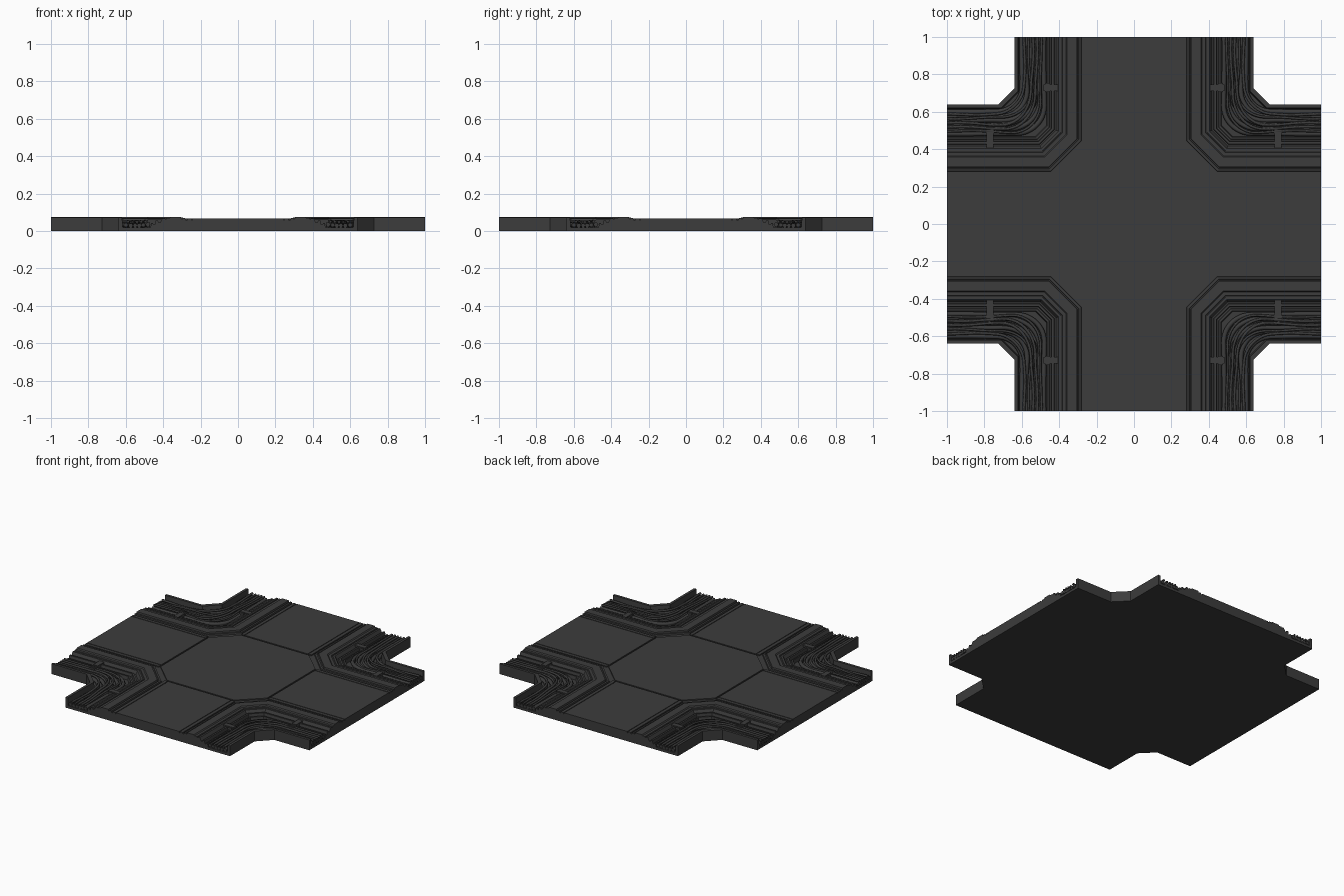
import bpy, bmesh, math, random

if "Cube" in bpy.data.objects:
    bpy.data.objects.remove(bpy.data.objects["Cube"])
random.seed(4)

dark = bpy.data.materials.new("dark_grey")
dark.diffuse_color = (0.045, 0.045, 0.045, 1)
dark.use_nodes = True
dark.node_tree.nodes["Principled BSDF"].inputs["Base Color"].default_value = dark.diffuse_color
QUADS = [(1, 1), (-1, 1), (-1, -1), (1, -1)]


def finish(name, bm, mirror=False):
    bmesh.ops.recalc_face_normals(bm, faces=bm.faces[:])
    me = bpy.data.meshes.new(name)
    bm.to_mesh(me)
    bm.free()
    ob = bpy.data.objects.new(name, me)
    bpy.context.collection.objects.link(ob)
    me.materials.append(dark)
    if mirror:
        m = ob.modifiers.new("mirror", "MIRROR")
        m.use_axis = (True, True, False)
    return ob


def prism(name, pts, z0, z1, mirror=False):
    bm = bmesh.new()
    f = bm.faces.new([bm.verts.new((x, y, z0)) for x, y in pts])
    r = bmesh.ops.extrude_face_region(bm, geom=[f])
    for v in r["geom"]:
        if isinstance(v, bmesh.types.BMVert):
            v.co.z = z1
    return finish(name, bm, mirror)


def rect(x0, x1, y0, y1):
    return [(x0, y0), (x1, y0), (x1, y1), (x0, y1)]


def chamfer(d):
    # corner cut that keeps the bands parallel, wider at the outer wall
    return 0.09 if d > 0.6 else max(0.06, 0.165 - 0.586 * (d - 0.28))


def corner_path(d):
    c = chamfer(d)
    return [(d, 1), (d, d + c), (d + c, d), (1, d)]


def sweep(name, profile):
    # closed (offset, height) profile swept round one corner, then mirrored
    bm = bmesh.new()
    rings = []
    for i in range(4):
        rings.append([bm.verts.new((*corner_path(d)[i], z)) for d, z in profile])
    n = len(profile)
    for a, b in zip(rings, rings[1:]):
        for j in range(n):
            k = (j + 1) % n
            bm.faces.new((a[j], a[k], b[k], b[j]))
    bm.faces.new(rings[0])
    bm.faces.new(rings[-1])
    return finish(name, bm, True)


# Cross-shaped base under the floor panels
outline = []
for n, (sx, sy) in enumerate(QUADS):
    p = [(x * sx, y * sy) for x, y in corner_path(0.272)]
    outline += p[::-1] if n % 2 == 0 else p
prism("floor_base", outline, 0, 0.06)

# Central octagonal panel
octo = [(0.413, -0.268), (0.413, 0.268), (0.26, 0.413), (-0.26, 0.413),
        (-0.413, 0.268), (-0.413, -0.268), (-0.26, -0.413), (0.26, -0.413)]
prism("centre_panel", octo, 0.055, 0.068)

# Four arm panels, each with a narrow side strip beyond a fine groove
for i in range(4):
    a = i * math.pi / 2
    for name, pts in (("arm_panel", rect(-0.244, 0.244, 0.424, 1)),
                      ("arm_strip_left", rect(-0.271, -0.249, 0.424, 1)),
                      ("arm_strip_right", rect(0.249, 0.271, 0.424, 1))):
        ob = prism(name, pts, 0.055, 0.068)
        ob.rotation_euler.z = a

# Curb, stepped ledges, trench and outer wall in one profile
sweep("curb_and_trench", [
    (0.272, 0), (0.272, 0.06), (0.281, 0.06), (0.283, 0.07), (0.295, 0.071),
    (0.297, 0.065), (0.303, 0.065), (0.306, 0.076), (0.358, 0.076), (0.364, 0.069),
    (0.382, 0.069), (0.384, 0.063), (0.389, 0.063), (0.391, 0.068), (0.404, 0.068),
    (0.416, 0.045), (0.424, 0.045), (0.428, 0.056), (0.440, 0.056), (0.444, 0.035),
    (0.452, 0.035), (0.455, 0.043), (0.464, 0.043), (0.468, 0.018),
    (0.616, 0.018), (0.620, 0.072), (0.638, 0.072), (0.638, 0)])

# Clamps bridging the ledges on both legs of every corner
prism("clamp_long_leg", rect(0.40, 0.485, 0.712, 0.746), 0.02, 0.062, True)
prism("clamp_side_leg", rect(0.752, 0.788, 0.40, 0.48), 0.02, 0.062, True)
prism("clamp_pad", rect(0.705, 0.753, 0.47, 0.485) and rect(0.45, 0.475, 0.705, 0.753),
      0.02, 0.058, True)
for i in range(3):
    y = 0.482 + i * 0.014
    prism("coupling_rib", rect(0.748, 0.792, y, y + 0.009), 0.02, 0.058, True)


def cable(name, d, z, r, R, amp):
    ph = random.uniform(0, 6.28)
    w = lambda t: amp * math.sin(9 * t + ph) * math.sin(math.pi * t)
    pts = []
    for k in range(13):
        y = 1 - (1 - d - R) * k / 13
        pts.append((d, y, 1, 0))
    for k in range(13):
        a = math.pi / 2 * k / 12
        pts.append((d + R - R * math.cos(a), d + R - R * math.sin(a),
                    math.cos(a), math.sin(a)))
    for k in range(1, 14):
        pts.append((d + R + (1 - d - R) * k / 13, d, 0, 1))
    cu = bpy.data.curves.new(name, "CURVE")
    cu.dimensions = "3D"
    cu.bevel_depth = r
    cu.bevel_resolution = 1
    cu.use_fill_caps = True
    for sx, sy in QUADS:
        sp = cu.splines.new("POLY")
        sp.points.add(len(pts) - 1)
        for k, (x, y, nx, ny) in enumerate(pts):
            o = w(k / (len(pts) - 1))
            sp.points[k].co = ((x + nx * o) * sx, (y + ny * o) * sy, z + 0.4 * o, 1)
    ob = bpy.data.objects.new(name, cu)
    bpy.context.collection.objects.link(ob)
    cu.materials.append(dark)


# Bundle of loosely wandering cables lying in each trench
for d, z, r, R, amp in ((0.482, 0.034, 0.013, 0.15, 0.003), (0.506, 0.032, 0.012, 0.17, 0.006),
                        (0.528, 0.030, 0.013, 0.17, 0.007), (0.550, 0.030, 0.012, 0.16, 0.008),
                        (0.574, 0.030, 0.013, 0.15, 0.007), (0.600, 0.032, 0.013, 0.13, 0.003),
                        (0.495, 0.050, 0.007, 0.17, 0.010), (0.518, 0.049, 0.008, 0.18, 0.012),
                        (0.540, 0.048, 0.008, 0.17, 0.013), (0.562, 0.048, 0.007, 0.16, 0.012),
                        (0.588, 0.050, 0.008, 0.14, 0.009)):
    cable("trench_cable", d, z, r, R, amp)
